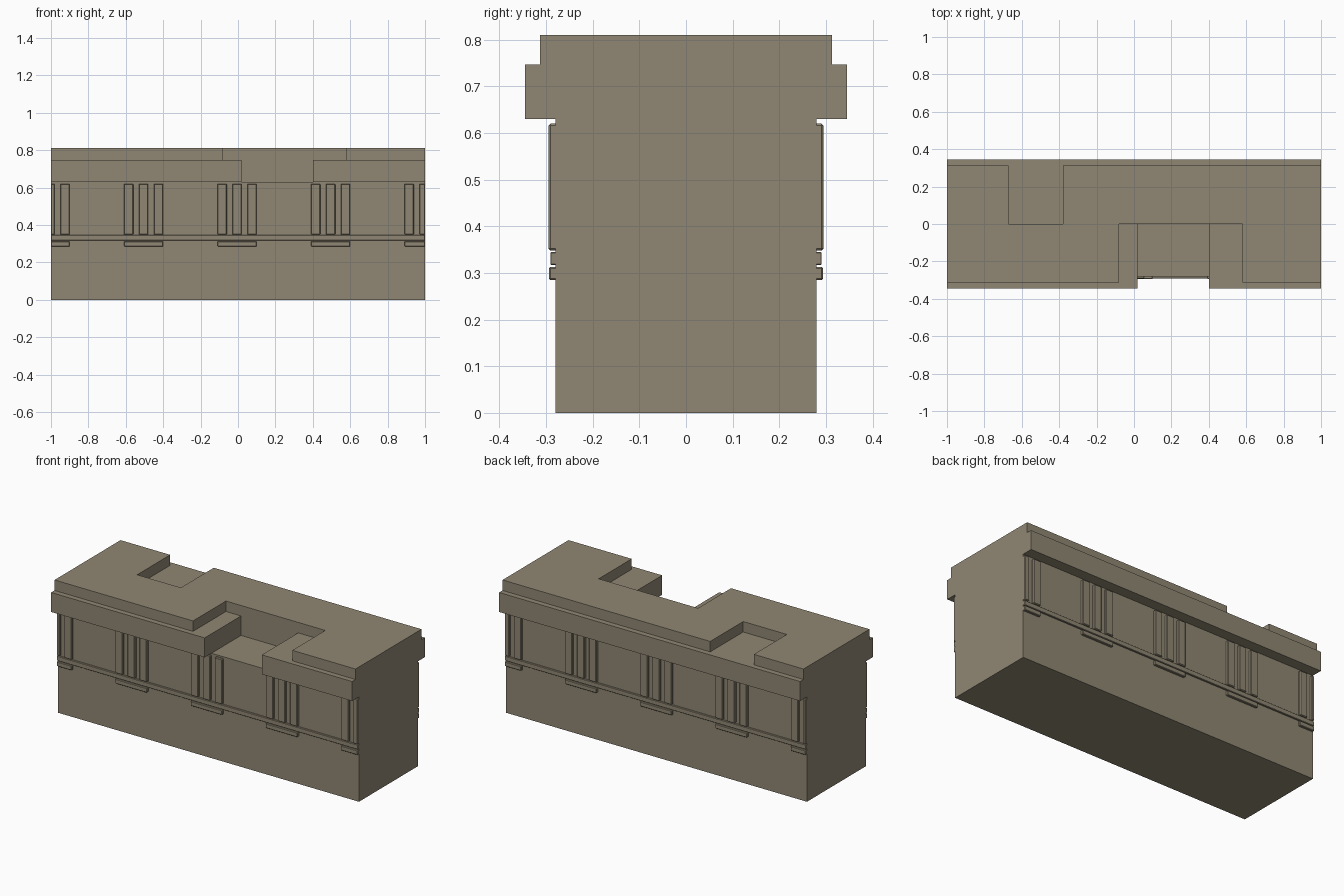
import bpy, bmesh

cube = bpy.data.objects.get("Cube")
if cube:
    bpy.data.objects.remove(cube, do_unlink=True)

stone = bpy.data.materials.new("weathered_stone")
stone.use_nodes = True
COLOUR = (0.28, 0.245, 0.175, 1)
stone.diffuse_color = COLOUR
stone.node_tree.nodes["Principled BSDF"].inputs["Base Color"].default_value = COLOUR


def prism(name, outline, z0, z1, bevel=0):
    """Extrude a flat outline upwards from z0 to z1."""
    bm = bmesh.new()
    face = bm.faces.new([bm.verts.new((x, y, z0)) for x, y in outline])
    top = bmesh.ops.extrude_face_region(bm, geom=[face])["geom"]
    verts = [v for v in top if isinstance(v, bmesh.types.BMVert)]
    bmesh.ops.translate(bm, verts=verts, vec=(0, 0, z1 - z0))
    bmesh.ops.recalc_face_normals(bm, faces=bm.faces[:])
    mesh = bpy.data.meshes.new(name)
    bm.to_mesh(mesh)
    bm.free()
    mesh.materials.append(stone)
    obj = bpy.data.objects.new(name, mesh)
    bpy.context.collection.objects.link(obj)
    if bevel:
        mod = obj.modifiers.new("soft_edges", "BEVEL")
        mod.width = bevel
        mod.segments = 1
    return obj


def box(name, x0, x1, y0, y1, z0, z1, bevel=0):
    x0, x1 = max(x0, -1), min(x1, 1)
    return prism(name, [(x0, y0), (x1, y0), (x1, y1), (x0, y1)], z0, z1, bevel)


WALL, CORNICE, CAP = 0.28, 0.345, 0.313

# Main wall
box("wall", -1, 1, -WALL, WALL, 0, 0.63)

# Cornice with a broken gap in the front
prism("cornice", [(-1, -CORNICE), (0.02, -CORNICE), (0.02, 0), (0.40, 0),
                  (0.40, -CORNICE), (1, -CORNICE), (1, CORNICE), (-1, CORNICE)],
      0.63, 0.747)

# Cap course with broken gaps in the front and back
prism("cap_course", [(-1, -CAP), (-0.08, -CAP), (-0.08, 0), (0.58, 0), (0.58, -CAP),
                     (1, -CAP), (1, CAP), (-0.38, CAP), (-0.38, 0),
                     (-0.67, 0), (-0.67, CAP), (-1, CAP)],
      0.747, 0.81)

# Frieze ornament on both long sides
for side, s in (("front", -1), ("back", 1)):
    def strip(name, x0, x1, depth, z0, z1, bevel=0):
        y0, y1 = sorted((s * (WALL - 0.01), s * (WALL + depth)))
        box(f"{side}_{name}", x0, x1, y0, y1, z0, z1, bevel)

    strip("band", -1, 1, 0.011, 0.317, 0.345, 0.002)
    for i in range(5):
        cx = -1.005 + 0.5 * i
        strip(f"peg_block_{i}", cx - 0.105, cx + 0.105, 0.014, 0.285, 0.313, 0.003)
        for j in (-1, 0, 1):
            bx = cx + 0.08 * j
            if -1 < bx + 0.01 and bx - 0.015 < 1:
                strip(f"frieze_bar_{i}_{j + 1}", bx - 0.025, bx + 0.025,
                      0.015, 0.348, 0.62, 0.004)
